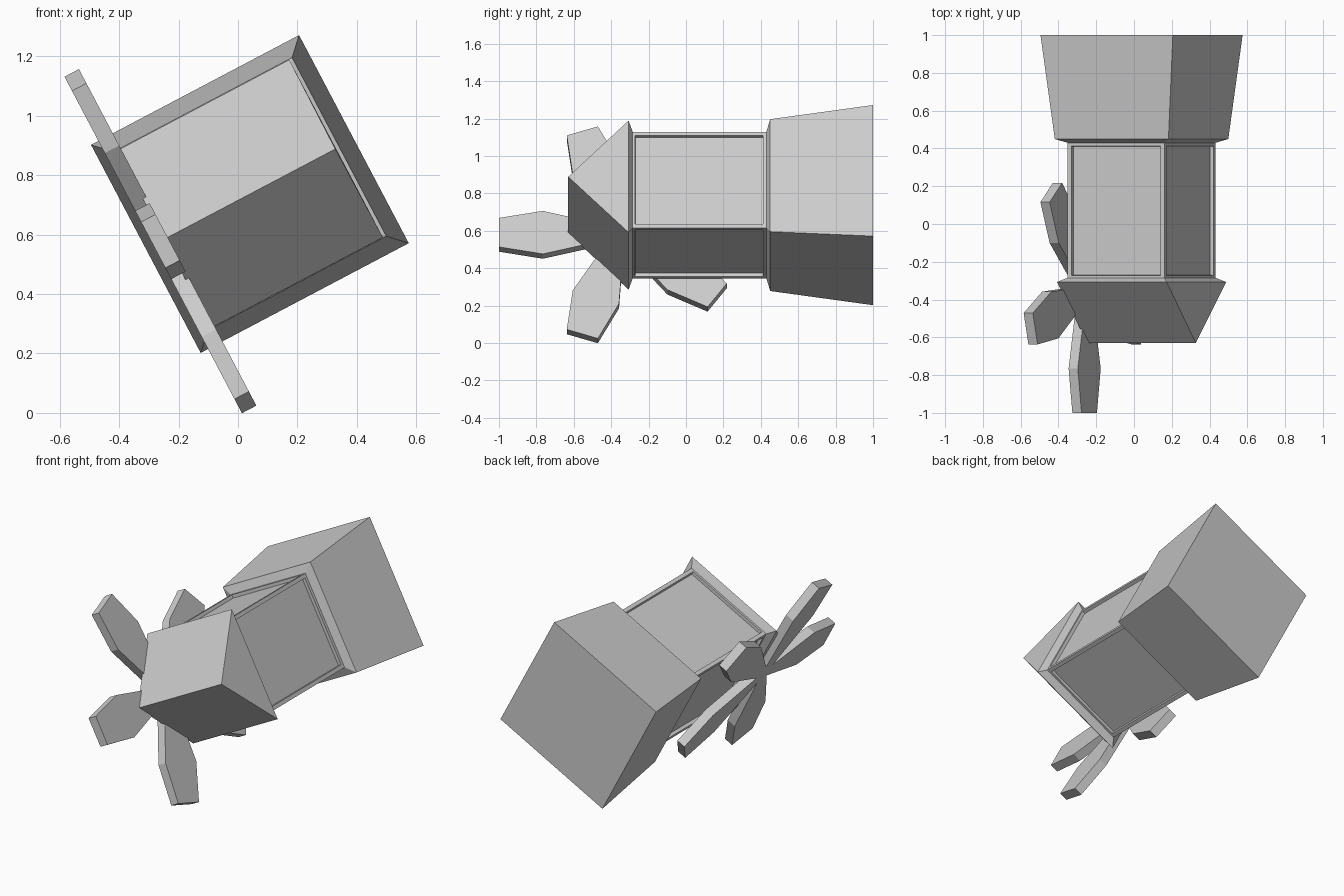
import bpy, bmesh
from math import radians, cos, sin, pi
from mathutils import Matrix

if "Cube" in bpy.data.objects:
    bpy.data.objects.remove(bpy.data.objects["Cube"])

# Toppled mill: tower axis along y, rolled about y
ROLL = Matrix.Translation((0.04, 0, 0.737)) @ Matrix.Rotation(radians(-27.8), 4, 'Y')


def finish(name, bm):
    bmesh.ops.recalc_face_normals(bm, faces=bm.faces)
    mesh = bpy.data.meshes.new(name)
    bm.to_mesh(mesh)
    bm.free()
    ob = bpy.data.objects.new(name, mesh)
    bpy.context.collection.objects.link(ob)
    ob.matrix_world = ROLL
    return ob


def loft(name, sections):
    """Rectangular sections (y, half width, half depth) joined and capped."""
    bm = bmesh.new()
    rings = [[bm.verts.new((sx * a, y, sz * b))
              for sx, sz in ((-1, -1), (1, -1), (1, 1), (-1, 1))]
             for y, a, b in sections]
    for r, s in zip(rings, rings[1:]):
        for i in range(4):
            j = (i + 1) % 4
            bm.faces.new((r[i], r[j], s[j], s[i]))
    bm.faces.new(rings[0])
    bm.faces.new(rings[-1])
    return bm


# Flared base with sloping ledge
finish("tower_base", loft("base", [(0.43, 0.29, 0.29), (0.45, 0.34, 0.34), (1.0, 0.396, 0.396)]))

# Tower body with recessed wall panels
bm = loft("body", [(-0.295, 0.29, 0.29), (0.435, 0.29, 0.29)])
bmesh.ops.recalc_face_normals(bm, faces=bm.faces)
walls = [f for f in bm.faces if abs(f.normal.y) < 0.5]
bmesh.ops.inset_individual(bm, faces=walls, thickness=0.033)
bmesh.ops.inset_individual(bm, faces=walls, thickness=0.001, depth=-0.02)
finish("tower_body", bm)

# Gabled roof, ridge running across the tower
bm = loft("roof", [(-0.63, 0.325, 0.0), (-0.307, 0.328, 0.338), (-0.285, 0.29, 0.29)])
bmesh.ops.remove_doubles(bm, verts=bm.verts, dist=0.0005)
finish("roof", bm)

# Five tapered blades around a hub on the gable side
HUB_Y, U0, U1 = -0.355, -0.368, -0.313
OUTLINE = [(0, 0.027), (0.41, 0.13), (0.645, 0.0875)]
OUTLINE += [(r, -w) for r, w in reversed(OUTLINE)]
for k in range(5):
    a = pi + k * 2 * pi / 5
    bm = bmesh.new()
    vs = [bm.verts.new((U0, HUB_Y + r * cos(a) - w * sin(a), r * sin(a) + w * cos(a)))
          for r, w in OUTLINE]
    face = bm.faces.new(vs)
    ext = bmesh.ops.extrude_face_region(bm, geom=[face])
    bmesh.ops.translate(bm, vec=(U1 - U0, 0, 0),
                        verts=[v for v in ext["geom"] if isinstance(v, bmesh.types.BMVert)])
    finish(f"blade_{k + 1}", bm)
